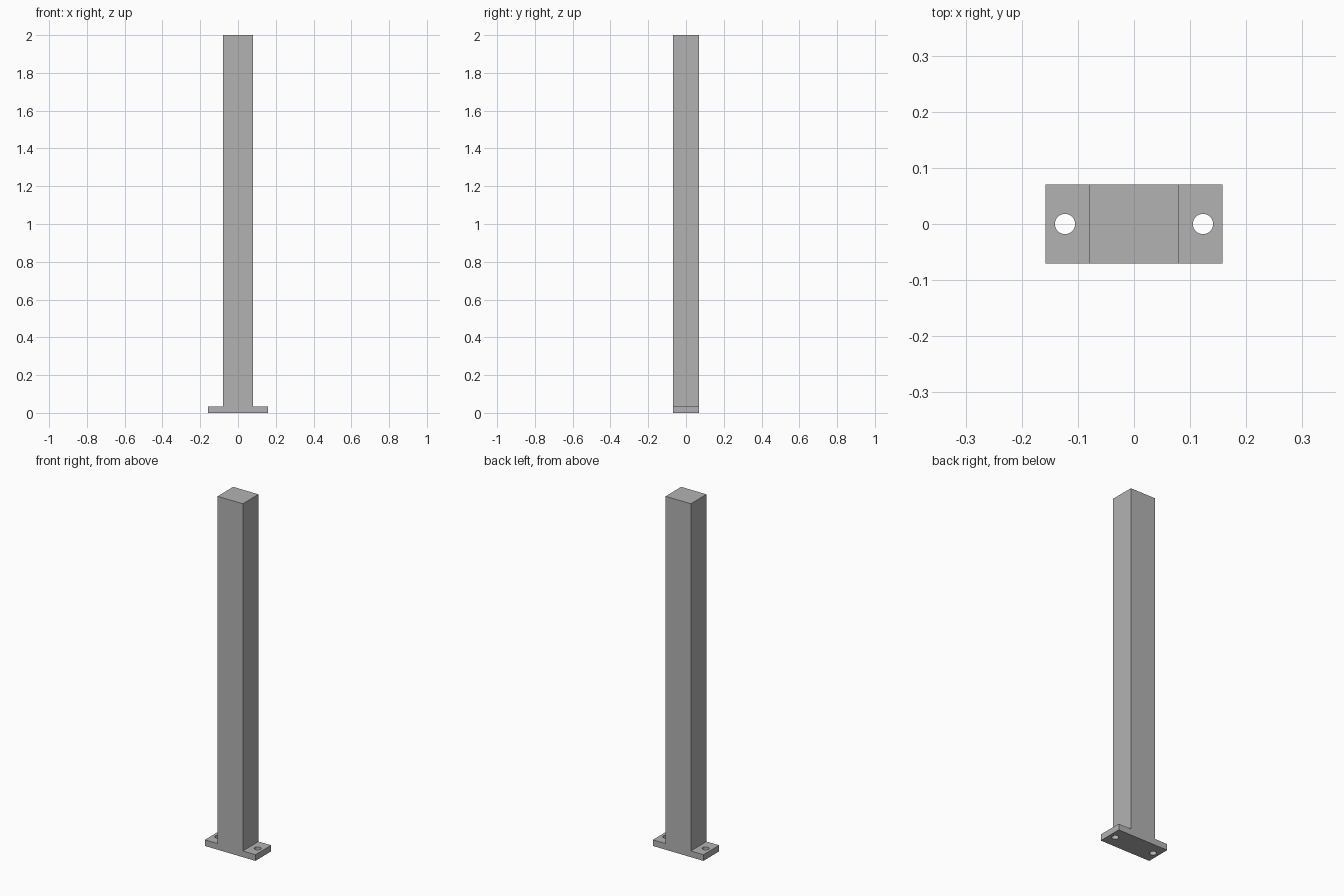
import bpy, bmesh

cube = bpy.data.objects.get("Cube")
if cube:
    bpy.data.objects.remove(cube, do_unlink=True)

BASE_X, POST_X, HALF_Y = 0.158, 0.079, 0.07
BASE_H, HEIGHT = 0.035, 2.0
HOLE_X, HOLE_R = 0.123, 0.018

grey = bpy.data.materials.new("plain grey")
grey.use_nodes = True
grey.diffuse_color = (0.45, 0.45, 0.45, 1)
grey.node_tree.nodes["Principled BSDF"].inputs["Base Color"].default_value = grey.diffuse_color


def add_object(name, bm):
    mesh = bpy.data.meshes.new(name)
    bmesh.ops.recalc_face_normals(bm, faces=bm.faces)
    bm.to_mesh(mesh)
    bm.free()
    mesh.materials.append(grey)
    obj = bpy.data.objects.new(name, mesh)
    bpy.context.collection.objects.link(obj)
    return obj


# Post and foot plate: an upside-down T profile, mirrored and extruded front to back
half = [(BASE_X, 0), (BASE_X, BASE_H), (POST_X, BASE_H), (POST_X, HEIGHT)]
outline = half + [(-x, z) for x, z in reversed(half)]
bm = bmesh.new()
face = bm.faces.new([bm.verts.new((x, -HALF_Y, z)) for x, z in outline])
side = bmesh.ops.extrude_face_region(bm, geom=[face])
bmesh.ops.translate(bm, vec=(0, 2 * HALF_Y, 0),
                    verts=[v for v in side["geom"] if isinstance(v, bmesh.types.BMVert)])
post = add_object("post_with_foot_plate", bm)

# Bolt holes through the foot plate
for label, sign in (("left", 1), ("right", -1)):
    bm = bmesh.new()
    bmesh.ops.create_cone(bm, cap_ends=True, segments=48, radius1=HOLE_R,
                          radius2=HOLE_R, depth=4 * BASE_H)
    cutter = add_object(label + "_hole_cutter", bm)
    cutter.location = (sign * HOLE_X, 0, BASE_H / 2)
    cutter.hide_render = True
    cutter.display_type = 'WIRE'
    cut = post.modifiers.new(label + "_bolt_hole", 'BOOLEAN')
    cut.operation = 'DIFFERENCE'
    cut.solver = 'EXACT'
    cut.object = cutter

# Bake the holes, then remove the cutters
bpy.context.view_layer.update()
bpy.ops.object.select_all(action='DESELECT')
post.select_set(True)
bpy.context.view_layer.objects.active = post
for cut in list(post.modifiers):
    cutter = cut.object
    bpy.ops.object.modifier_apply(modifier=cut.name)
    bpy.data.objects.remove(cutter, do_unlink=True)
bpy.ops.object.shade_smooth_by_angle()
